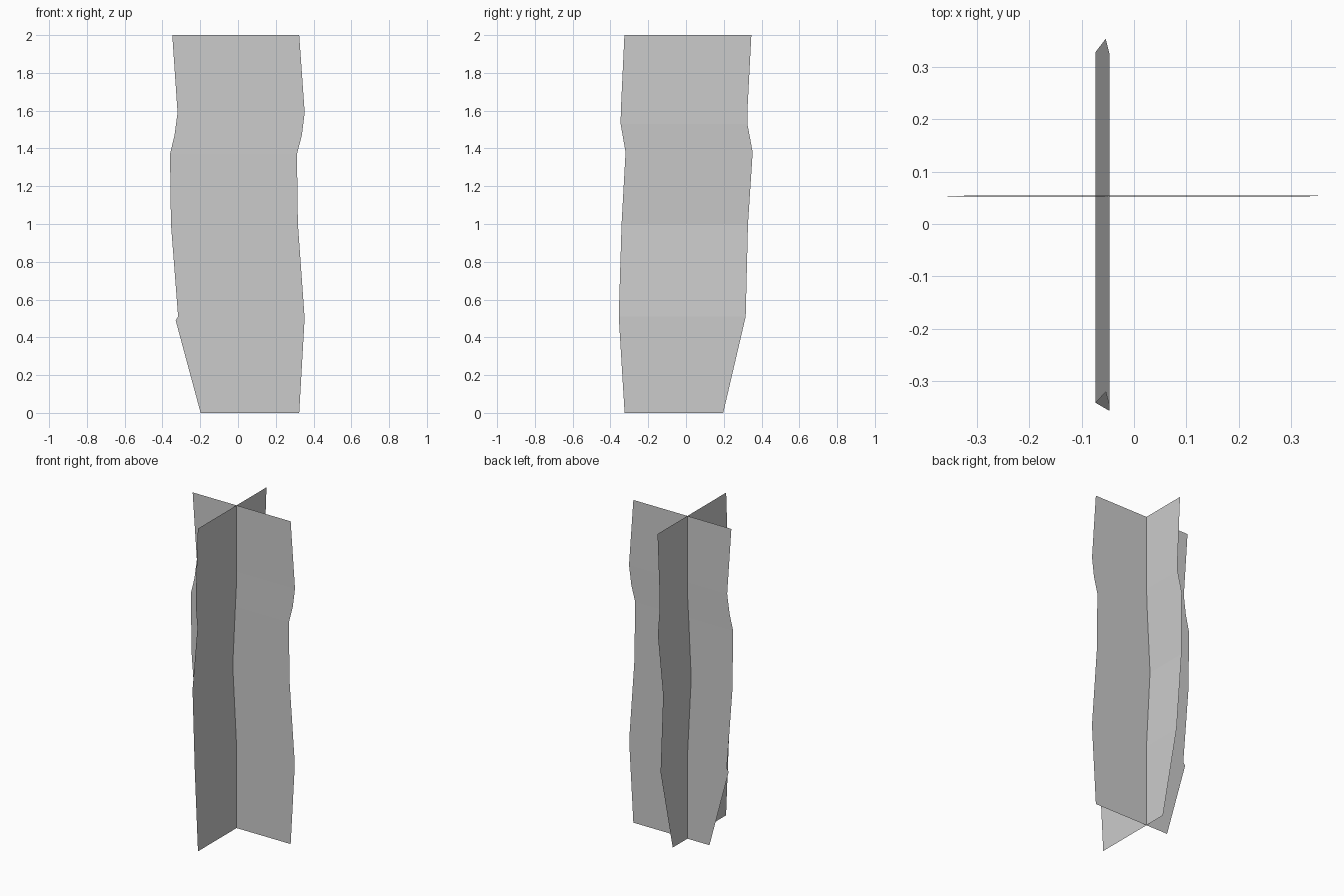
import bpy


def sheet(name, rows, place):
    """Flat-shaded strip; each row is (z, left edge, right edge, sideways offset)."""
    verts, faces = [], []
    for z, left, right, off in rows:
        verts += [place(left, off, z), place(right, off, z)]
    for i in range(len(rows) - 1):
        a = 2 * i
        faces.append((a, a + 1, a + 3, a + 2))
    mesh = bpy.data.meshes.new(name)
    mesh.from_pydata(verts, [], faces)
    obj = bpy.data.objects.new(name, mesh)
    bpy.context.collection.objects.link(obj)
    return obj


# Sheet spanning left to right, almost perfectly flat
sheet("crosswise_sheet", [
    (0.0, -0.198, 0.324, 0.053),
    (0.49, -0.33, 0.352, 0.053),
    (0.51, -0.317, 0.352, 0.053),
    (1.0, -0.355, 0.317, 0.053),
    (1.37, -0.36, 0.312, 0.052),
    (1.47, -0.336, 0.338, 0.053),
    (1.59, -0.32, 0.353, 0.054),
    (2.0, -0.348, 0.324, 0.053),
], lambda u, off, z: (u, off, z))

# Sheet spanning front to back, bowed sideways around mid height
sheet("lengthwise_sheet", [
    (0.0, -0.325, 0.197, -0.047),
    (0.51, -0.356, 0.316, -0.047),
    (1.0, -0.341, 0.328, -0.073),
    (1.38, -0.32, 0.353, -0.054),
    (1.53, -0.346, 0.325, -0.047),
    (1.6, -0.345, 0.325, -0.047),
    (2.0, -0.326, 0.346, -0.047),
], lambda u, off, z: (off, u, z))
